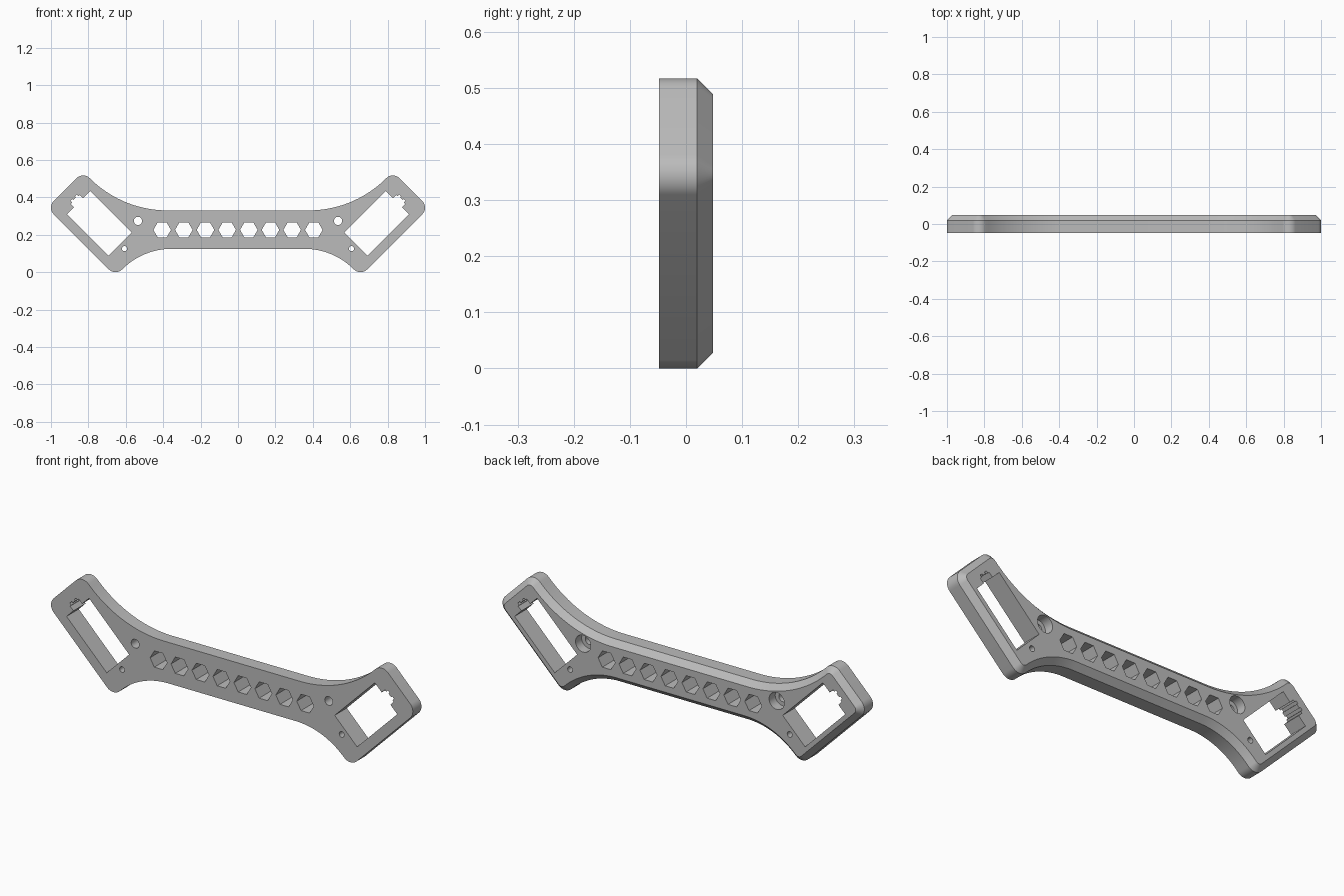
import bpy, bmesh
from math import sin, cos, radians, sqrt, pi
from mathutils import Vector

FRONT, STEP, BACK = -0.048, 0.02, 0.048
CHAMFER = BACK - STEP
S = sqrt(0.5)

if "Cube" in bpy.data.objects:
    bpy.data.objects.remove(bpy.data.objects["Cube"], do_unlink=True)

grey = bpy.data.materials.new("plain_grey")
grey.use_nodes = True
grey.diffuse_color = (0.5, 0.5, 0.5, 1)
grey.node_tree.nodes["Principled BSDF"].inputs["Base Color"].default_value = grey.diffuse_color


def arc(cx, cz, r, a0, a1, n):
    angles = [radians(a0 + (a1 - a0) * i / n) for i in range(n + 1)]
    return [Vector((cx + r * cos(a), cz + r * sin(a))) for a in angles]


def polygon(cx, cz, r, n):
    return arc(cx, cz, r, 0, 360, n)[:-1]


def mirrored(points):
    return [Vector((-p.x, p.y)) for p in reversed(points)]


def inset(points, d):
    """Offset a counter-clockwise outline inwards by d."""
    result = []
    for i, p in enumerate(points):
        a = (p - points[i - 1]).normalized()
        b = (points[(i + 1) % len(points)] - p).normalized()
        na, nb = Vector((-a.y, a.x)), Vector((-b.y, b.x))
        result.append(p + (na + nb) * d / (1 + na.dot(nb)))
    return result


def loft(bm, layers):
    """Solid through a list of (outline, y) layers."""
    rings = [[bm.verts.new((p.x, y, p.y)) for p in pts] for pts, y in layers]
    bm.faces.new(rings[0])
    bm.faces.new(rings[-1][::-1])
    for low, high in zip(rings, rings[1:]):
        for i in range(len(low)):
            bm.faces.new((low[i - 1], high[i - 1], high[i], low[i]))


def make_object(name, solids):
    bm = bmesh.new()
    for layers in solids:
        loft(bm, layers)
    bmesh.ops.recalc_face_normals(bm, faces=bm.faces)
    mesh = bpy.data.meshes.new(name)
    bm.to_mesh(mesh)
    bm.free()
    mesh.materials.append(grey)
    obj = bpy.data.objects.new(name, mesh)
    bpy.context.collection.objects.link(obj)
    return obj


# Outline: rounded 45-degree end blocks swept into a narrow bar
r = 0.05
low, side, high = (0.655, 0.05), (0.95, 0.345), (0.828, 0.467)
bar_low, bar_high = 0.125, 0.33
r_low = (bar_low - low[1] + r * S) / (1 - S)
r_high = (high[1] + r * S - bar_high) / (1 - S)
half = (arc(low[0] - (r + r_low) * S, bar_low - r_low, r_low, 90, 45, 16)
        + arc(*low, r, 225, 315, 12)[1:]
        + arc(*side, r, -45, 45, 12)
        + arc(*high, r, 45, 135, 12)
        + arc(high[0] - (r + r_high) * S, bar_high + r_high, r_high, -45, -90, 20)[1:])
outline = half + mirrored(half)
body = make_object("bracket_body", [[(outline, FRONT), (outline, STEP),
                                     (inset(outline, CHAMFER), BACK)]])

# Angled slot with a small stepped cable notch at its outer end
middle, along, out = Vector((0.852, 0.371)), Vector((S, -S)), Vector((S, S))
notch = [(0.034, 0), (0.034, 0.026), (0.024, 0.026), (0.024, 0.038),
         (0.01, 0.038), (0.01, 0.03)]
w, length = 0.0877, 0.314
local = ([(-w, -length), (w, -length), (w, 0)] + notch
         + [(-u, v) for u, v in reversed(notch)] + [(-w, 0)])
slot = [middle + along * u + out * v for u, v in local]

# Through holes on one side, then mirrored
holes = [slot, polygon(0.535, 0.274, 0.022, 24), polygon(0.607, 0.126, 0.014, 16)]
holes += [polygon(0.058 + 0.1158 * i, 0.226, 0.047, 6) for i in range(4)]
holes += [mirrored(h) for h in holes]
through = make_object("through_cutter", [[(h, FRONT - 0.1), (h, BACK + 0.1)] for h in holes])

# Round bolt-head recesses in the back
bore = polygon(0.535, 0.274, 0.042, 32)
recess = make_object("recess_cutter", [[(h, 0.0), (h, BACK + 0.1)]
                                       for h in (bore, mirrored(bore))])

# Cut the body and discard the cutters
bpy.ops.object.select_all(action='DESELECT')
body.select_set(True)
bpy.context.view_layer.objects.active = body
for cutter in (through, recess):
    cutter.hide_render = True
    mod = body.modifiers.new(cutter.name, 'BOOLEAN')
    mod.operation = 'DIFFERENCE'
    mod.solver = 'EXACT'
    mod.object = cutter
    bpy.ops.object.modifier_apply(modifier=mod.name)
    bpy.data.objects.remove(cutter, do_unlink=True)

bpy.ops.object.shade_smooth_by_angle(angle=pi / 6)
